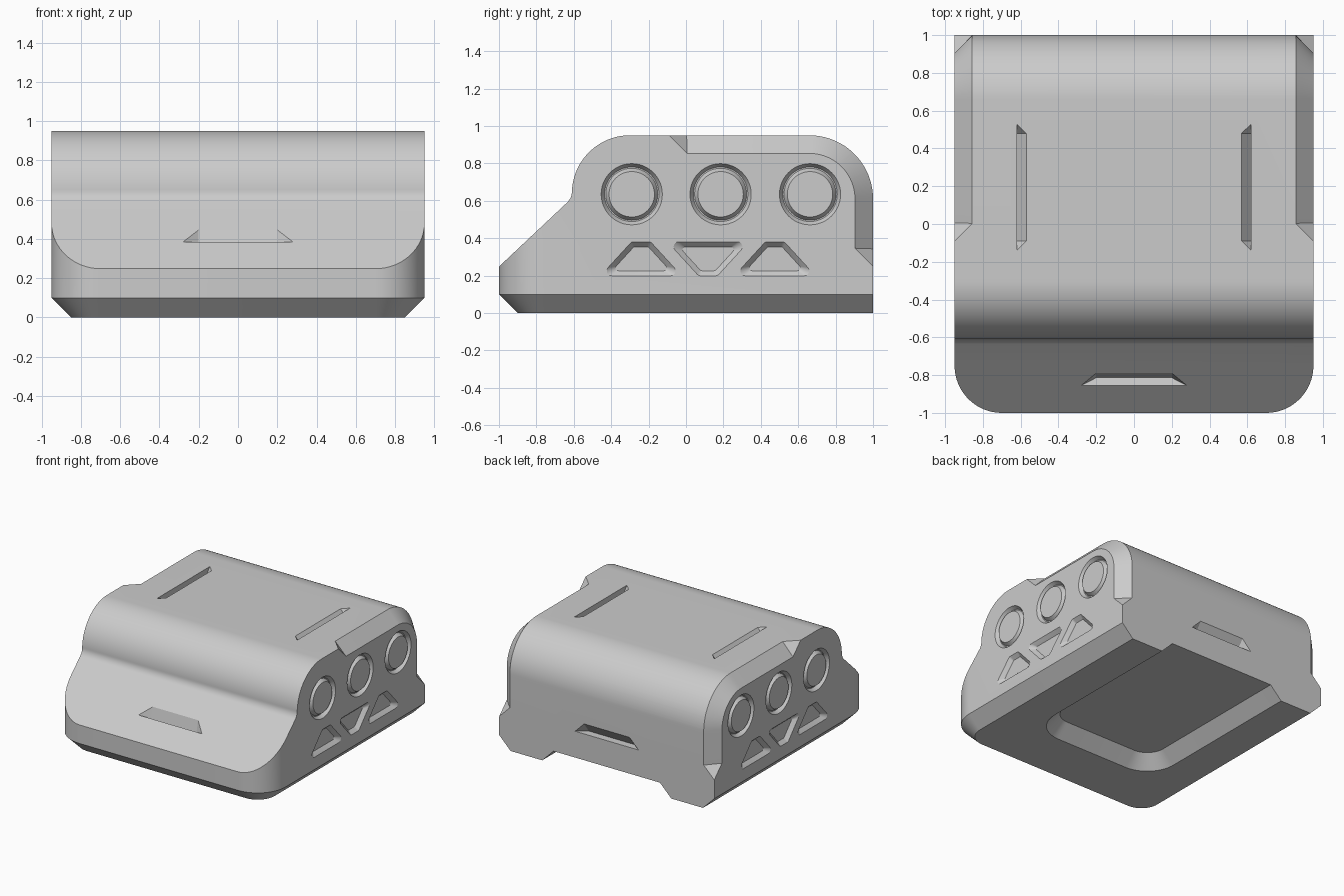
import bpy, bmesh
from math import sin, cos, pi, radians, sqrt
from mathutils import Vector

if "Cube" in bpy.data.objects:
    bpy.data.objects.remove(bpy.data.objects["Cube"])


def loft(name, rings, closed=False):
    """Skin equal-length rings of points; cap the ends unless closed."""
    bm = bmesh.new()
    vs = [[bm.verts.new(p) for p in r] for r in rings]
    n = len(rings[0])
    for i in range(len(vs) if closed else len(vs) - 1):
        a, b = vs[i], vs[(i + 1) % len(vs)]
        for j in range(n):
            k = (j + 1) % n
            bm.faces.new((a[j], a[k], b[k], b[j]))
    if not closed:
        bm.faces.new(vs[0])
        bm.faces.new(vs[-1])
    bmesh.ops.recalc_face_normals(bm, faces=bm.faces)
    me = bpy.data.meshes.new(name)
    bm.to_mesh(me)
    bm.free()
    ob = bpy.data.objects.new(name, me)
    bpy.context.collection.objects.link(ob)
    return ob


def boolean(target, cutter, op='DIFFERENCE'):
    m = target.modifiers.new(cutter.name, 'BOOLEAN')
    m.operation, m.solver, m.object = op, 'EXACT', cutter
    bpy.context.view_layer.objects.active = target
    bpy.ops.object.modifier_apply(modifier=m.name)
    bpy.data.objects.remove(cutter, do_unlink=True)


def round_poly(pts, radii, n=8):
    """Polygon with each corner replaced by an arc of the given radius."""
    out = []
    for i, p in enumerate(pts):
        p, r = Vector(p), radii[i]
        if r == 0:
            out.append(p)
            continue
        d1 = (Vector(pts[i - 1]) - p).normalized()
        d2 = (Vector(pts[(i + 1) % len(pts)]) - p).normalized()
        half = d1.angle(d2) / 2
        c = p + (d1 + d2).normalized() * (r / sin(half))
        t = r * cos(half) / sin(half)
        a, b = p + d1 * t - c, p + d2 * t - c
        ang = a.angle(b)
        for s in range(n + 1):
            f = s / n
            out.append(c + (a * sin((1 - f) * ang) + b * sin(f * ang)) / sin(ang))
    return out


def footprint(name, w, front, back, r, levels):
    """Plan outline with rounded front corners, lofted through (z, inset) levels."""
    rings = []
    for z, d in levels:
        pts = [(-w + d, back), (-w + d, front + d), (w - d, front + d), (w - d, back)]
        rings.append([(p.x, p.y, z) for p in round_poly(pts, [0, r - d, r - d, 0], 16)])
    return loft(name, rings)


def arc(cy, cz, r, a0, a1, n=28):
    return [(cy + r * cos(radians(a0 + (a1 - a0) * i / n)),
             cz + r * sin(radians(a0 + (a1 - a0) * i / n))) for i in range(n + 1)]


# Main shell: side profile crossed with a plan outline that is chamfered at the bottom
k = 0.08  # blend at the foot of the sloping front
profile = [(-1.2, -0.2), (-1.2, 0.06)]
profile += [(p.x, p.y) for p in round_poly(
    [(-1.2, 0.06), (-0.61, 0.615), (-0.61, 0.7)], [0, k, 0], 8)[1:-1]]
profile += arc(-0.3, 0.64, 0.31, 180, 90) + arc(0.66, 0.61, 0.34, 90, 0) + [(1, -0.2)]
body = loft("body", [[(x, y, z) for y, z in profile] for x in (-1.2, 1.2)])
boolean(body, footprint("plan", 0.95, -1, 1.2, 0.25,
                        [(0, 0.1), (0.1, 0), (1.2, 0)]), 'INTERSECT')

# Underside recess, open at the back
boolean(body, footprint("recess", 0.57, -0.48, 1.3, 0.25,
                        [(-0.05, -0.05), (0.1, 0.1)]))


def edge_chamfer(s):
    """Bevel along the top and rear edge of one side, with angled ends."""
    sec = [(1.05, -0.2), (0.76, 0.1), (1.05, 0.1)]
    rings = [[(s * x, -0.09 + 0.95 - x - o, 0.95 + o) for x, o in sec]]
    for i in range(25):
        a = pi / 2 * (1 - i / 24)
        rings.append([(s * x, 0.66 + (0.34 + o) * cos(a), 0.61 + (0.34 + o) * sin(a))
                      for x, o in sec])
    rings.append([(s * x, 1 + o, 0.25 + 0.95 - x - o) for x, o in sec])
    return loft("edge_chamfer", rings)


def ring_groove(s, cy, cz):
    """Circular groove around a flush disc."""
    sec = [(0.17, 0.96), (0.146, 0.922), (0.139, 0.922), (0.115, 0.96)]
    return loft("ring_groove", [[(s * x, cy + r * cos(2 * pi * i / 48),
                                  cz + r * sin(2 * pi * i / 48)) for r, x in sec]
                                for i in range(48)], True)


def trapezoid_recess(s, cy, up):
    """Shallow round-cornered trapezoid pocket."""
    hb, ht, h = 0.215, 0.05, 0.18
    slope = (hb - ht) / h
    rings = []
    for x, d in ((0.96, -0.01), (0.92, 0.026)):
        def half(v):
            return hb - slope * v - d * sqrt(1 + slope * slope)
        pts = [(-half(d), d), (half(d), d), (half(h - d), h - d), (-half(h - d), h - d)]
        rings.append([(s * x, cy + p.x, 0.2 + (p.y if up else h - p.y))
                      for p in round_poly(pts, [0.03 if d < 0 else 0.015] * 4, 6)])
    return loft("trapezoid_recess", rings)


for s in (-1, 1):
    boolean(body, edge_chamfer(s))
    for cy in (-0.29, 0.185, 0.663):
        boolean(body, ring_groove(s, cy, 0.635))
    for cy, up in ((-0.24, True), (0.118, False), (0.475, True)):
        boolean(body, trapezoid_recess(s, cy, up))


def slot(origin, u, v, normal, a, b, w, d=0.06, e=0.02):
    """Wedge notch: long edge 2a, tapering to 2b across width w and depth d."""
    o, u, v, n = (Vector(q) for q in (origin, u, v, normal))
    sec = [(b, 0, -d), (b + (a - b) * (1 + e / d), 0, e), (b, w * (1 + e / d), e)]
    return loft("slot", [[o + u * (t * l) + v * q + n * h for l, q, h in sec]
                         for t in (-1, 1)])


# Notches on the top, sloping front and back
for s in (-1, 1):
    boolean(body, slot((s * 0.62, 0.195, 0.95), (0, 1, 0), (-s, 0, 0), (0, 0, 1),
                       0.335, 0.285, 0.05))
slope_dir = Vector((0, 0.59, 0.555)).normalized()
boolean(body, slot((0, -0.855, 0.06 + 0.345 * 0.555 / 0.59), (1, 0, 0), slope_dir,
                   (0, -slope_dir.z, slope_dir.y), 0.28, 0.2, 0.09))
boolean(body, slot((0, 1, 0.31), (1, 0, 0), (0, 0, 1), (0, 1, 0), 0.28, 0.2, 0.08))

# Smooth curves, crisp edges
bpy.ops.object.select_all(action='DESELECT')
body.select_set(True)
bpy.context.view_layer.objects.active = body
bpy.ops.object.shade_smooth_by_angle(angle=radians(25))
